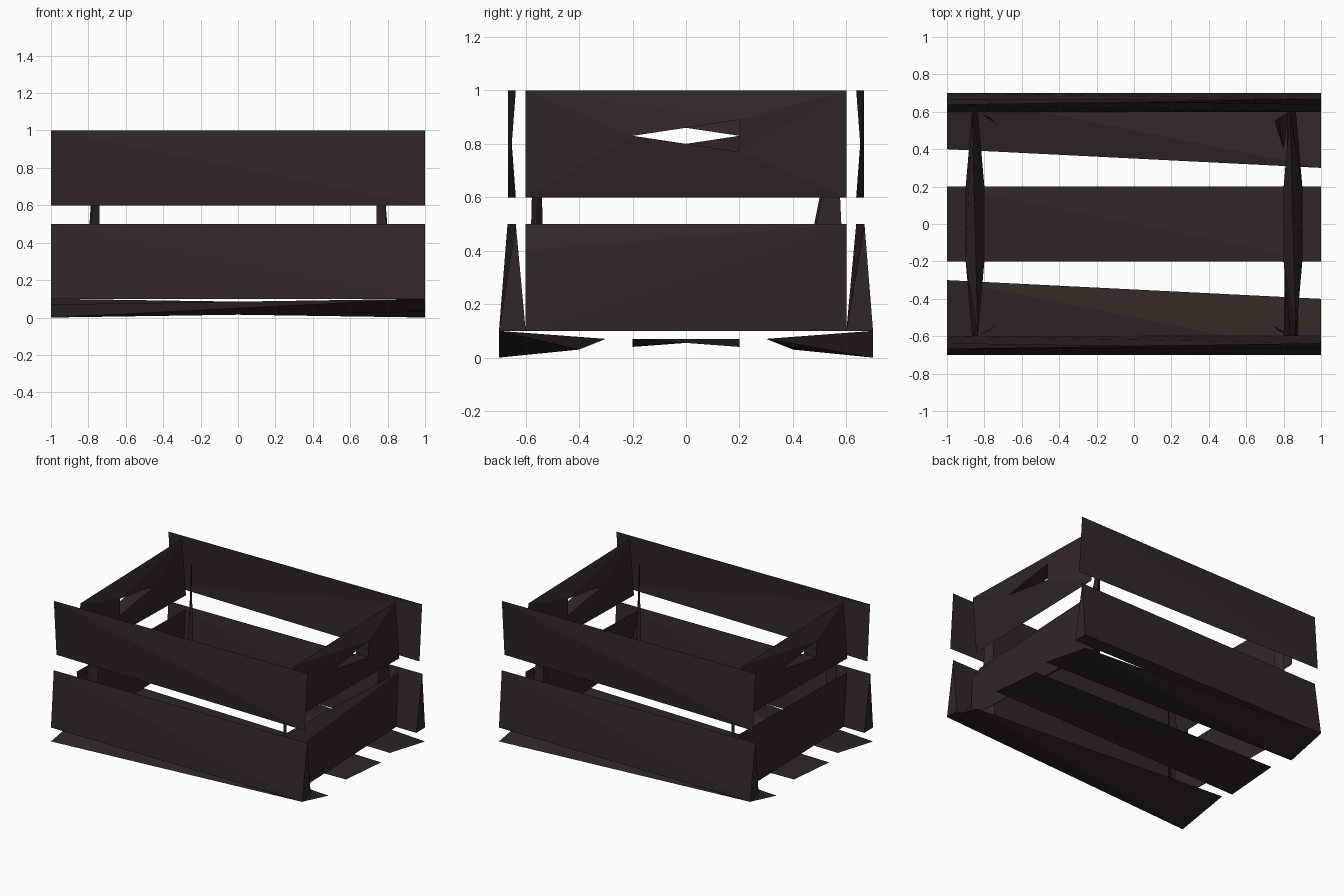
import bpy, bmesh

if "Cube" in bpy.data.objects:
    bpy.data.objects.remove(bpy.data.objects["Cube"])

wood = bpy.data.materials.new("dark brown wood")
wood.diffuse_color = (0.030, 0.020, 0.020, 1)
wood.use_nodes = True
wood.node_tree.nodes["Principled BSDF"].inputs["Base Color"].default_value = wood.diffuse_color


def add(name, pts, faces=None):
    """Mesh from faces, or the convex hull of the points if none are given."""
    bm = bmesh.new()
    vs = [bm.verts.new(p) for p in pts]
    if faces:
        for f in faces:
            bm.faces.new([vs[i] for i in f])
    else:
        bmesh.ops.convex_hull(bm, input=vs)
    bmesh.ops.recalc_face_normals(bm, faces=bm.faces[:])
    me = bpy.data.meshes.new(name)
    bm.to_mesh(me)
    bm.free()
    me.materials.append(wood)
    ob = bpy.data.objects.new(name, me)
    bpy.context.collection.objects.link(ob)


def add_pair(names, pts, faces=None):
    """The part and its copy turned half a turn about z."""
    add(names[0], pts, faces)
    add(names[1], [(-x, -y, z) for x, y, z in pts], faces)


SHEET = [(0, 1, 2), (0, 2, 3)]

# upper long slats: thin twisted sheets
add_pair(("front_upper_slat", "back_upper_slat"),
         [(-1, -.667, 1), (-1, -.637, .6), (1, -.667, .6), (1, -.637, 1)], SHEET)

# lower long slats: wedges that widen downwards
add_pair(("front_lower_slat", "back_lower_slat"),
         [(-1, -.668, .5), (1, -.637, .5),
          (-1, -.7, .1), (1, -.7, .1), (-1, -.6, .1), (1, -.6, .1)])

# outer floor boards: twisted slivers
add_pair(("front_floor_board", "back_floor_board"),
         [(-1, -.7, 0), (1, -.7, .1), (1, -.4, .03), (-1, -.3, .07)])

# middle floor board
add("middle_floor_board",
    [(1, -.2, .07), (1, .2, .04), (-1, .2, .07), (-1, -.2, .04)], SHEET)

# upper end boards: swollen around a triangular handle hole
corners = [(.865, -.6, 1), (.835, .6, 1), (.865, .6, .6), (.835, -.6, .6)]
hole = [(-.2, .83), (.2, .89), (.2, .77)]
pts = corners + [(x, y, z) for x in (.9, .8) for y, z in hole]
faces = []
for a, b, c in ((4, 5, 6), (7, 8, 9)):
    faces += [(0, 3, a), (0, a, b), (0, b, 1), (1, b, c),
              (1, c, 2), (2, c, 3), (3, c, a)]
faces += [(4, 5, 8, 7), (5, 6, 9, 8), (6, 4, 7, 9)]
add_pair(("right_upper_end", "left_upper_end"), pts, faces)

# lower end boards
add("right_lower_end",
    [(.88, -.6, .1), (.84, .6, .1), (.80, -.6, .5), (.86, .6, .5),
     (.87, -.6, .4), (.82, .6, .1)])
add("left_lower_end",
    [(-.865, -.6, .5), (-.835, -.6, .1), (-.865, .6, .1), (-.835, .6, .5)], SHEET)

# inner corner posts: thin diagonal blades
add("back_right_post", [(.80, .40, .1), (.83, .6, .1), (.75, .55, .1),
                        (.75, .55, .85), (.77, .565, .85)])
for name, sx, sy in (("back_left_post", -1, 1), ("front_left_post", -1, -1),
                     ("front_right_post", 1, -1)):
    add(name, [(sx * x, sy * y, z) for x, y, z in
               ((.82, .59, .1), (.735, .535, .1), (.745, .54, .87), (.77, .57, .87))],
        SHEET)
